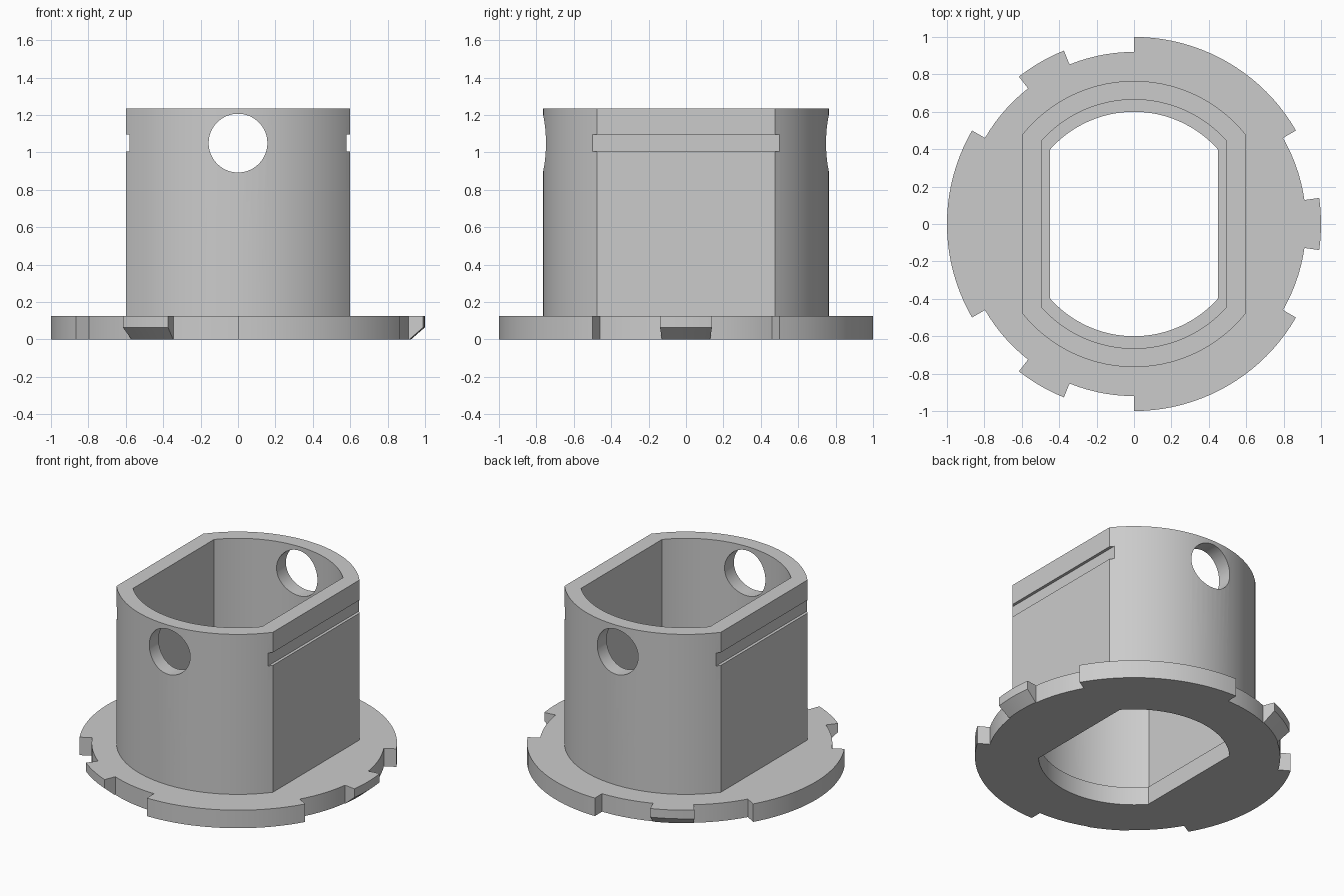
import bpy
import bmesh
from math import asin, acos, cos, sin, pi, radians
from mathutils import Matrix

cube = bpy.data.objects.get("Cube")
if cube:
    bpy.data.objects.remove(cube, do_unlink=True)

FLANGE_H, TOP = 0.125, 1.235
HOLE_Z = 1.05

grey = bpy.data.materials.new("light grey")
grey.use_nodes = True
grey.diffuse_color = (0.6, 0.6, 0.6, 1)
grey.node_tree.nodes["Principled BSDF"].inputs["Base Color"].default_value = (0.6, 0.6, 0.6, 1)


def make_object(name, bm):
    bmesh.ops.recalc_face_normals(bm, faces=bm.faces)
    mesh = bpy.data.meshes.new(name)
    bm.to_mesh(mesh)
    bm.free()
    mesh.materials.append(grey)
    obj = bpy.data.objects.new(name, mesh)
    bpy.context.collection.objects.link(obj)
    return obj


def loft(name, layers):
    """Closed solid through stacked loops of equal length."""
    bm = bmesh.new()
    loops = [[bm.verts.new(p) for p in layer] for layer in layers]
    n = len(loops[0])
    for low, high in zip(loops, loops[1:]):
        for i in range(n):
            j = (i + 1) % n
            bm.faces.new((low[i], low[j], high[j], high[i]))
    bm.faces.new(loops[0][::-1])
    bm.faces.new(loops[-1])
    return make_object(name, bm)


def flat_sided(name, radius, half_width, z0, z1, steps=36):
    """Round prism with two flats facing left and right."""
    start = acos(half_width / radius)
    arc = [start + (pi - 2 * start) * i / steps for i in range(steps + 1)]
    angles = arc + [a + pi for a in arc]
    return loft(name, [[(radius * cos(a), radius * sin(a), z) for a in angles]
                       for z in (z0, z1)])


def box(name, size, centre):
    bm = bmesh.new()
    bmesh.ops.create_cube(bm, size=1)
    bmesh.ops.scale(bm, vec=size, verts=bm.verts)
    bmesh.ops.translate(bm, vec=centre, verts=bm.verts)
    return make_object(name, bm)


def cut(target, cutters):
    """Subtract the cutters, apply the result and discard them."""
    for c in cutters:
        c.hide_render = True
        mod = target.modifiers.new(c.name, "BOOLEAN")
        mod.operation, mod.solver, mod.object = "DIFFERENCE", "EXACT", c
    graph = bpy.context.evaluated_depsgraph_get()
    mesh = bpy.data.meshes.new_from_object(target.evaluated_get(graph))
    target.modifiers.clear()
    target.data = mesh
    for c in cutters:
        bpy.data.objects.remove(c, do_unlink=True)


# Flange: wide and narrow tabs repeat three times; narrow tabs slope underneath
RIM, TAB, TOE = 0.92, 1.0, 0.925
sectors = [(-8, 8, TAB, TOE), (8, 30, RIM, RIM), (30, 90, TAB, TAB), (90, 112, RIM, RIM)]


def flange_loop(z, bottom):
    points = []
    for turn in (0, 120, 240):
        for a0, a1, r_top, r_low in sectors:
            steps = max(4, (a1 - a0) // 3)
            r = r_low if bottom else r_top
            for i in range(steps + 1):
                a = radians(turn + a0 + (a1 - a0) * i / steps)
                points.append((r * cos(a), r * sin(a), z))
    return points


flange = loft("flange", [flange_loop(0, True), flange_loop(0.065, False),
                         flange_loop(FLANGE_H, False)])
cut(flange, [flat_sided("opening_cutter", 0.6, 0.45, -0.1, 0.3)])

# Sleeve: hollow body with a cross hole and a groove on each flat
sleeve = flat_sided("sleeve", 0.765, 0.6, FLANGE_H, TOP)
bm = bmesh.new()
bmesh.ops.create_cone(bm, cap_ends=True, segments=64, radius1=0.157, radius2=0.157, depth=2,
                      matrix=Matrix.Translation((0, 0, HOLE_Z)) @ Matrix.Rotation(pi / 2, 4, "X"))
cross_hole = make_object("cross_hole_cutter", bm)
grooves = [box("groove_cutter", (0.2, 2, 0.09), (s * 0.68, 0, HOLE_Z)) for s in (-1, 1)]
cavity = flat_sided("cavity_cutter", 0.665, 0.495, -0.1, 1.5)
cut(sleeve, [cavity, cross_hole] + grooves)

# Smooth round walls, crisp edges
for obj in bpy.context.view_layer.objects:
    obj.select_set(obj in (flange, sleeve))
bpy.context.view_layer.objects.active = sleeve
bpy.ops.object.shade_smooth_by_angle(angle=radians(25))
